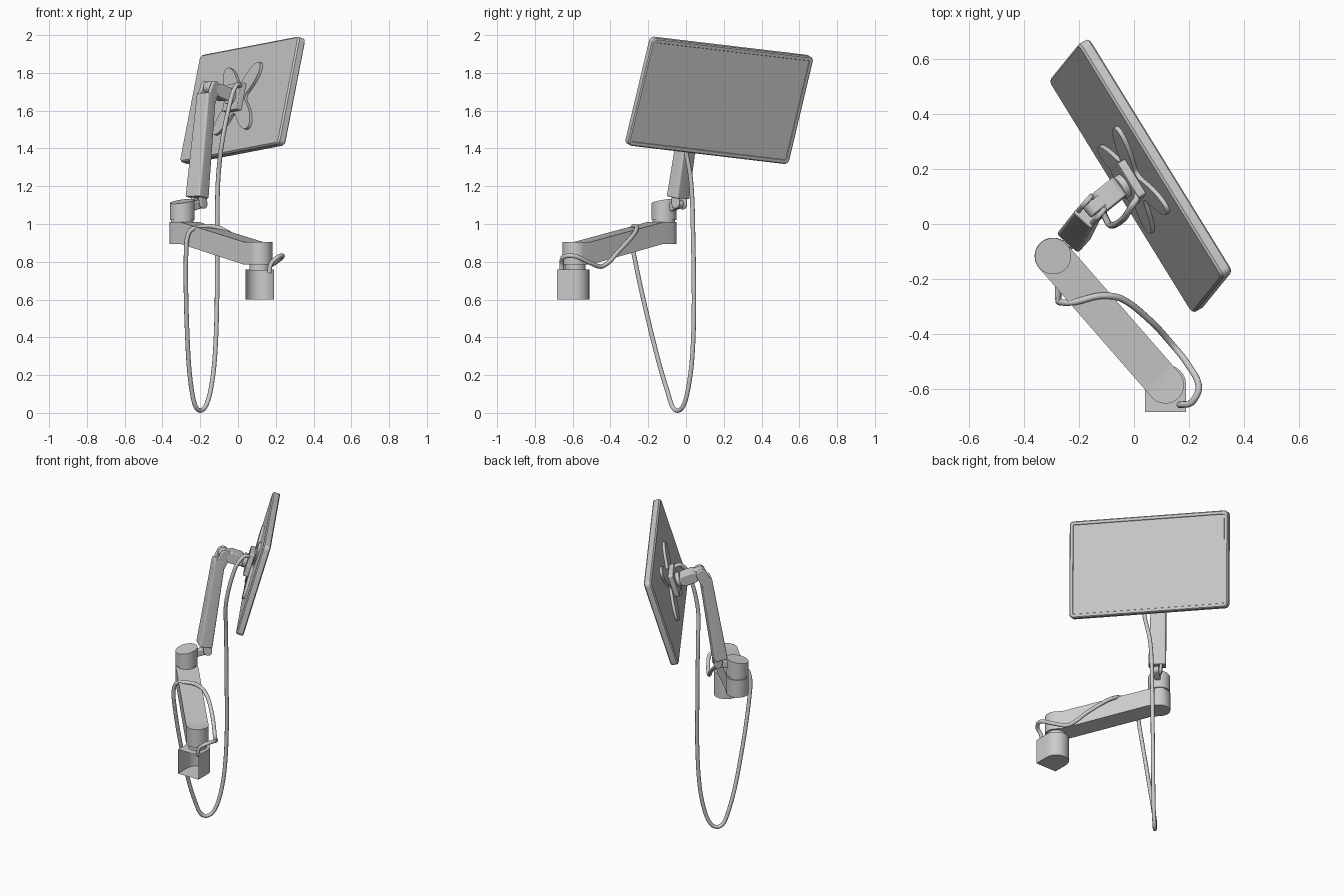
import bpy, bmesh, math
from math import pi, sin, cos, radians
from mathutils import Vector, Matrix

if "Cube" in bpy.data.objects:
    bpy.data.objects.remove(bpy.data.objects["Cube"])

V = Vector


def frame(x, y, z, o):
    return Matrix((x, y, z)).transposed().to_4x4() if o is None else Matrix.Translation(o) @ Matrix((x, y, z)).transposed().to_4x4()


def axis_frame(o, z, xhint):
    z = z.normalized()
    x = (xhint - z * xhint.dot(z)).normalized()
    return frame(x, z.cross(x), z, o)


def prism(name, pts, z0, z1, mat=Matrix(), bevel=0.0, warp=None, top=1.0, open_face=None, angle=35):
    """Extrude a 2D outline from z0 to z1 in the given frame."""
    bm = bmesh.new()
    lo = [bm.verts.new((x, y, z0)) for x, y in pts]
    hi = [bm.verts.new((x * top, y * top, z1)) for x, y in pts]
    n = len(pts)
    bm.faces.new(lo[::-1])
    bm.faces.new(hi)
    for i in range(n):
        if i != open_face:
            j = (i + 1) % n
            bm.faces.new((lo[i], lo[j], hi[j], hi[i]))
    if warp:
        for v in bm.verts:
            v.co = warp(v.co)
    bm.transform(mat)
    return finish(name, bm, bevel, angle)


def finish(name, bm, bevel=0.0, angle=35):
    me = bpy.data.meshes.new(name)
    bm.to_mesh(me)
    bm.free()
    ob = bpy.data.objects.new(name, me)
    bpy.context.collection.objects.link(ob)
    if bevel:
        m = ob.modifiers.new("Bevel", 'BEVEL')
        m.width, m.segments, m.limit_method, m.angle_limit = bevel, 3, 'ANGLE', radians(40)
    bpy.ops.object.select_all(action='DESELECT')
    ob.select_set(True)
    bpy.context.view_layer.objects.active = ob
    bpy.ops.object.shade_smooth_by_angle(angle=radians(angle))
    return ob


def circle(r, n=40):
    return [(r * cos(2 * pi * i / n), r * sin(2 * pi * i / n)) for i in range(n)]


def rect(w, h):
    return [(-w / 2, -h / 2), (w / 2, -h / 2), (w / 2, h / 2), (-w / 2, h / 2)]


def round_rect(w, h, r, n=6):
    out = []
    for k, (sx, sy) in enumerate(((1, 1), (-1, 1), (-1, -1), (1, -1))):
        for i in range(n + 1):
            a = pi / 2 * (k + i / n)
            out.append((sx * (w / 2 - r) + r * cos(a), sy * (h / 2 - r) + r * sin(a)))
    return out


def stadium(length, r, n=20):
    a = [(length + r * cos(-pi / 2 + pi * i / n), r * sin(-pi / 2 + pi * i / n)) for i in range(n + 1)]
    b = [(r * cos(pi / 2 + pi * i / n), r * sin(pi / 2 + pi * i / n)) for i in range(n + 1)]
    return a + b


def link(name, a, b, r, width, axis, offset=0.0):
    """Round-ended plate from a to b, extruded along the hinge axis."""
    a, b = V(a), V(b)
    d = (b - a).normalized()
    z = (axis - d * axis.dot(d)).normalized()
    prism(name, stadium((b - a).length, r), offset - width / 2, offset + width / 2,
          frame(d, z.cross(d), z, a), 0.006)


# base block, open at the wall side
bx, by = 0.115, -0.587
arc = [(0.075 * cos(pi * i / 24), 0.075 * sin(pi * i / 24)) for i in range(25)]
u_shape = arc + [(-0.075, -0.097), (0.075, -0.097)]
prism("base_block", u_shape, 0.6, 0.76, Matrix.Translation((bx, by, 0)), open_face=len(arc))
prism("base_neck", circle(0.055), 0.755, 0.81, Matrix.Translation((bx, by, 0)))

# lower arm, rising from base to shoulder
S, B = V((-0.295, -0.117, 0)), V((bx, by, 0))
d = (S - B)
L = d.length
d.normalize()


def rise(c):
    low = c.z < 0.5
    t = min(1, max(0, (c.x - 0.05) / (L - 0.11)))
    z = (0.785 + 0.11 * t) if low else (0.905 + 0.105 * t)
    return V((c.x, c.y, z))


def arm_outline():
    pts = stadium(L, 0.067)
    cut = [(0.05, 0.067), (L - 0.06, 0.067)]
    return [*[(x, -y) for x, y in cut], *pts[:21], *cut[::-1], *pts[21:]]


bm_mat = frame(d, V((0, 0, 1)).cross(d), V((0, 0, 1)), B)
bm = bmesh.new()
secs = [(-0.067 * cos(pi / 2 * i / 10), 0.067 * sin(pi / 2 * i / 10)) for i in range(11)]
secs += [(0.05, 0.067), (L - 0.06, 0.067)]
secs += [(L + 0.067 * sin(pi / 2 * i / 10), 0.067 * cos(pi / 2 * i / 10)) for i in range(11)]
rings = []
for x, w in secs:
    w = max(w, 0.002)
    rings.append([bm.verts.new(rise(V((x, s * w, z)))) for s, z in ((-1, 0), (1, 0), (1, 1), (-1, 1))])
for p, q in zip(rings, rings[1:]):
    for i in range(4):
        j = (i + 1) % 4
        bm.faces.new((p[i], p[j], q[j], q[i]))
bm.faces.new(rings[0])
bm.faces.new(rings[-1])
bm.transform(bm_mat)
bmesh.ops.recalc_face_normals(bm, faces=bm.faces)
finish("lower_arm", bm)

# shoulder drum with a sloped top
prism("shoulder_ring", circle(0.06), 1.0, 1.03, Matrix.Translation(S))
prism("shoulder_drum", circle(0.066), 1.02, 1.12, Matrix.Translation(S),
      warp=lambda c: c if c.z < 1.1 else c + V((0, 0, 0.2 * (0.67 * c.x + 0.74 * c.y))))

# upper arm, tapered box leaning to the screen
P = V((0.74, -0.67, 0)).normalized()
lo, hi = V((-0.217, -0.042, 1.14)), V((-0.167, 0.037, 1.69))
prism("upper_arm", round_rect(0.105, 0.08, 0.012), 0, (hi - lo).length,
      axis_frame(lo, hi - lo, P), 0.005, top=0.82)
knee = V((-0.203, -0.035, 1.105))
head = V((-0.147, 0.06, 1.722))
for s, side in ((-1, "left"), (1, "right")):
    link("knee_lug_" + side, lo + V((0.005, 0.005, 0.03)), knee, 0.026, 0.018, P, s * 0.027)
    link("head_lug_" + side, hi - V((0, 0, 0.03)), head, 0.034, 0.018, P, s * 0.034)
link("knee_tongue", V((-0.265, -0.09, 1.085)), knee, 0.022, 0.034, P)

# monitor frame: yaw 30, tilt 16, roll 6 degrees
yaw, tilt, roll = radians(30), radians(16), radians(6)
h, t, up = V((cos(yaw), sin(yaw), 0)), V((-sin(yaw), cos(yaw), 0)), V((0, 0, 1))
n = h * cos(tilt) - up * sin(tilt)
w = h * sin(tilt) + up * cos(tilt)
u, v = t * cos(roll) - w * sin(roll), t * sin(roll) + w * cos(roll)
M = frame(u, v, n, V((0.024, 0.175, 1.655)))
T = 0.046

# head link, from the hinge to the tilt disc
tip = M @ V((0, 0, -T / 2 - 0.095))
link("head_tongue", head, tip.lerp(head, 0.4), 0.032, 0.046, P)
link("head_block", head.lerp(tip, 0.5), tip, 0.036, 0.082, P)
back = -T / 2
prism("head_pin", circle(0.026), back - 0.1, back - 0.04, M)
prism("tilt_disc", circle(0.045), back - 0.07, back - 0.045, M, 0.004)

# square plate and four-armed bracket
prism("mount_plate", round_rect(0.15, 0.15, 0.01), back - 0.046, back - 0.014, M, 0.004)
lobes = []
for i in range(96):
    a = 2 * pi * i / 96
    r = 0.085 + 0.165 * abs(sin(2 * a)) ** 3.2
    lobes.append((r * cos(a), r * sin(a)))
prism("bracket", lobes, back - 0.016, back + 0.002, M)

# monitor body with a recessed screen
bm = bmesh.new()
W, H = 1.005, 0.595
loops = []
for inset, z in ((0.008, -T / 2), (0, -T / 2 + 0.008), (0, T / 2 - 0.006), (0.006, T / 2),
                 (0.022, T / 2), (0.024, T / 2 - 0.004)):
    loops.append([bm.verts.new((x, y, z)) for x, y in
                  round_rect(W - 2 * inset, H - 2 * inset, max(0.006, 0.026 - inset))])
for p, q in zip(loops, loops[1:]):
    for i in range(len(p)):
        j = (i + 1) % len(p)
        bm.faces.new((p[i], p[j], q[j], q[i]))
bm.faces.new(loops[0][::-1])
bm.faces.new(loops[-1])
bm.transform(M)
finish("monitor", bm)

# hanging cable
path = [(.165, -.658, .74), (.175, -.658, .79), (.212, -.648, .825), (.236, -.59, .83), (.195, -.51, .795),
        (.14, -.44, .777), (.06, -.353, .86), (-.044, -.273, .95), (-.124, -.262, .985),
        (-.215, -.284, .982), (-.26, -.286, .955), (-.275, -.278, .85), (-.27, -.19, .45),
        (-.245, -.1, .12), (-.2, -.045, .012), (-.145, .01, .12), (-.115, .04, .44),
        (-.11, .036, 1.02), (-.105, .025, 1.24), (-.083, -.005, 1.44), (-.038, .02, 1.66),
        (-.008, .065, 1.735), (.012, .10, 1.73), (.0, .14, 1.70)]
pts = [V(p) for p in path]
cu = bpy.data.curves.new("cable", 'CURVE')
cu.dimensions = '3D'
cu.bevel_depth, cu.bevel_resolution, cu.resolution_u, cu.use_fill_caps = 0.012, 3, 8, True
sp = cu.splines.new('BEZIER')
sp.bezier_points.add(len(pts) - 1)
for i, bp in enumerate(sp.bezier_points):
    a, c, b = pts[max(i - 1, 0)], pts[i], pts[min(i + 1, len(pts) - 1)]
    k = (b - a).normalized()
    bp.co = c
    bp.handle_left_type = bp.handle_right_type = 'FREE'
    bp.handle_left = c - k * (c - a).length / 3
    bp.handle_right = c + k * (b - c).length / 3
bpy.context.collection.objects.link(bpy.data.objects.new("cable", cu))
